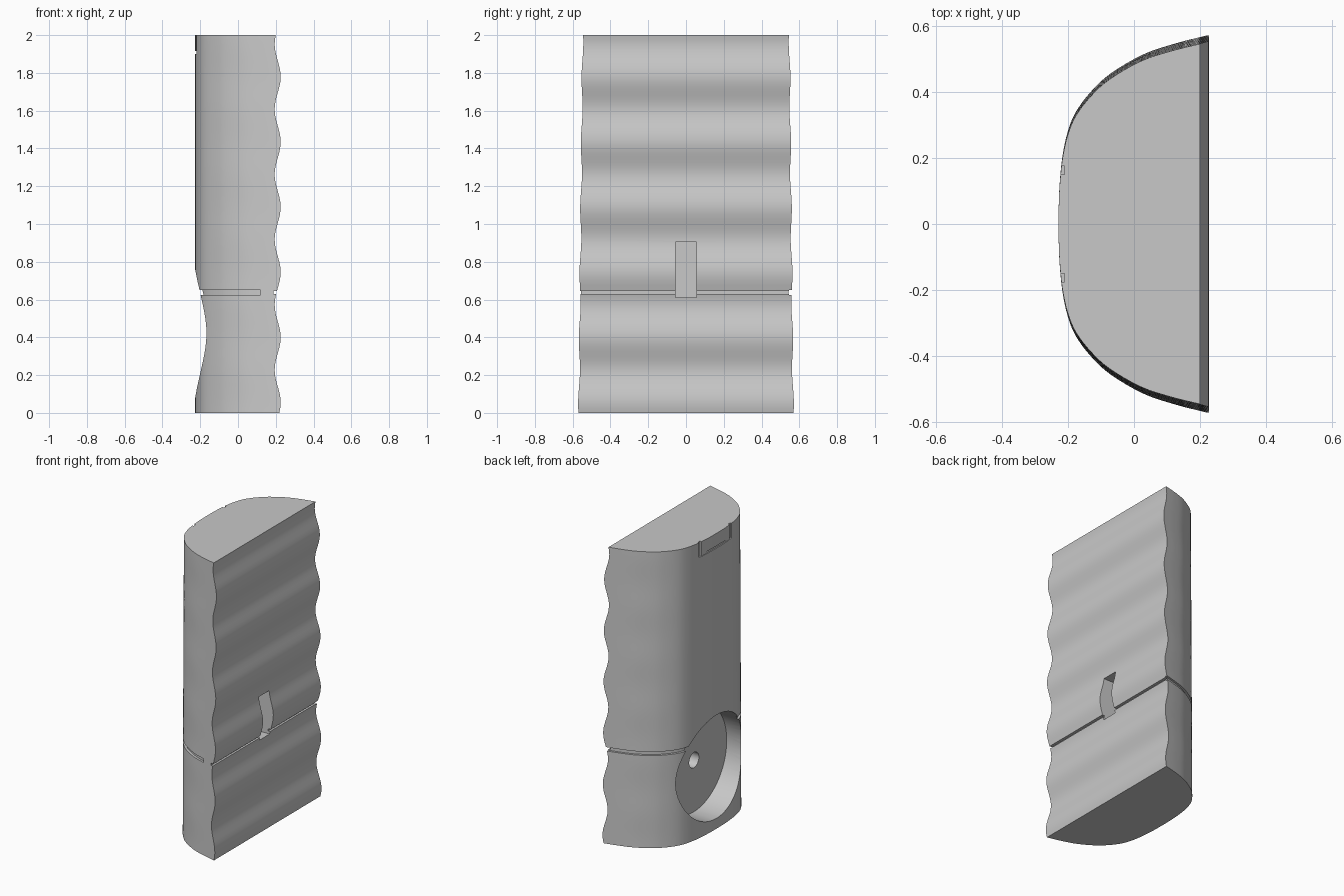
import bpy, bmesh, math
from mathutils import Matrix

old = bpy.data.objects.get("Cube")
if old:
    bpy.data.objects.remove(old, do_unlink=True)

grey = bpy.data.materials.new("plain grey")
grey.use_nodes = True
grey.diffuse_color = (0.58, 0.58, 0.58, 1)
grey.node_tree.nodes["Principled BSDF"].inputs["Base Color"].default_value = (0.58, 0.58, 0.58, 1)

# Half plan section (x, y) from the middle of the back to the grip edge
HALF = [(-0.228, 0), (-0.226, 0.1), (-0.217, 0.2), (-0.2, 0.28), (-0.175, 0.34),
        (-0.13, 0.4), (-0.07, 0.455), (0.03, 0.513), (0.13, 0.547), (0.228, 0.572)]


def smooth(points, steps=4):
    """Catmull-Rom curve through the points."""
    first, last = points[0], points[-1]
    pts = [(points[1][0], -points[1][1])] + points
    pts.append(tuple(2 * a - b for a, b in zip(last, points[-2])))
    out = []
    for p, q, r, s in zip(pts, pts[1:], pts[2:], pts[3:]):
        for k in range(steps):
            t = k / steps
            out.append(tuple(b + t / 2 * (c - a + t * (2 * a - 5 * b + 4 * c - d
                             + t * (3 * (b - c) + d - a)))
                             for a, b, c, d in zip(p, q, r, s)))
    return out + [last]


CURVE = smooth(HALF)


def wave(z):
    """x of the rippled grip face at height z."""
    return 0.21 + 0.016 * math.cos(math.tau * (z - 0.055) / 0.345)


def outline(x_end, z, inset=0.0):
    """D-shaped plan section, its straight side at x_end."""
    x0, x1 = CURVE[0][0], CURVE[-1][0]
    half = []
    for x, y in CURVE:
        t = (x - x0) / (x1 - x0)
        # Only the front part of the section follows the ripple
        slide = (x_end - x1) * t ** 2
        y = (y + slide * 0.25) * (1 - 0.018 * z)
        half.append((x + slide + inset * (1 - t), y * (1 - inset * 1.8)))
    return [(x, -y) for x, y in reversed(half)] + half[1:]


def finish(name, bm):
    mesh = bpy.data.meshes.new(name)
    bm.to_mesh(mesh)
    bm.free()
    mesh.materials.append(grey)
    obj = bpy.data.objects.new(name, mesh)
    bpy.context.collection.objects.link(obj)
    return obj


def loft(name, rings):
    """Closed solid through a list of equal-length rings."""
    bm = bmesh.new()
    rows = [[bm.verts.new(p) for p in ring] for ring in rings]
    for a, b in zip(rows, rows[1:]):
        for i in range(len(a)):
            j = (i + 1) % len(a)
            bm.faces.new((a[i], a[j], b[j], b[i]))
    bm.faces.new(rows[0][::-1])
    bm.faces.new(rows[-1])
    bmesh.ops.recalc_face_normals(bm, faces=bm.faces)
    return finish(name, bm)


def box(name, lo, hi):
    bm = bmesh.new()
    bmesh.ops.create_cube(bm, size=1)
    for v in bm.verts:
        v.co = [l + (c + 0.5) * (h - l) for c, l, h in zip(v.co, lo, hi)]
    return finish(name, bm)


def disc(name, radius, x0, x1, z):
    """Cylinder lying along x."""
    bm = bmesh.new()
    turn = Matrix.Translation(((x0 + x1) / 2, 0, z)) @ Matrix.Rotation(math.pi / 2, 4, 'Y')
    bmesh.ops.create_cone(bm, cap_ends=True, segments=64, radius1=radius,
                          radius2=radius, depth=x1 - x0, matrix=turn)
    return finish(name, bm)


def cut(target, cutter):
    """Subtract the cutter from the target and remove it."""
    cutter.hide_render = True
    mod = target.modifiers.new("cut", 'BOOLEAN')
    mod.operation, mod.solver, mod.object = 'DIFFERENCE', 'EXACT', cutter
    bpy.context.view_layer.objects.active = target
    bpy.ops.object.modifier_apply(modifier=mod.name)
    bpy.data.objects.remove(cutter, do_unlink=True)


# Body: D-section with a rippled grip face
LEVELS = 80
body = loft("body", [[(x, y, z) for x, y in outline(wave(z), z)]
                     for z in (2 * k / LEVELS for k in range(LEVELS + 1))])

# Round pocket with a small hole in its floor
cut(body, disc("pocket_cutter", 0.35, -0.4, -0.06, 0.42))
cut(body, disc("hole_cutter", 0.052, -0.15, 0.05, 0.42))

# Seam groove: stops short of the grip on one side, runs to it on the other
for y0, y1, x_stop in ((-0.8, 0.01, 0.12), (0, 0.8, 0.4)):
    seam = box("seam_cutter", (-0.4, y0, 0.625), (x_stop, y1, 0.65))
    cut(seam, loft("seam_core", [[(x, y, z) for x, y in outline(0.22, 0.64, 0.014)]
                                 for z in (0.5, 0.8)]))
    cut(body, seam)

# Seam groove across the grip face
cut(body, box("grip_seam_cutter", (0.188, -0.8, 0.63), (0.4, 0.8, 0.645)))

# Slot in the grip face
cut(body, box("slot_cutter", (0.08, -0.055, 0.612), (0.4, 0.055, 0.905)))

# U-shaped groove at the top of the back
for side in (-1, 1):
    ys = sorted((side * 0.15, side * 0.175))
    cut(body, box("leg_cutter", (-0.4, ys[0], 1.9), (-0.21, ys[1], 2.1)))
cut(body, box("bar_cutter", (-0.4, -0.16, 1.9), (-0.221, 0.16, 1.915)))

bpy.ops.object.select_all(action='DESELECT')
body.select_set(True)
bpy.context.view_layer.objects.active = body
bpy.ops.object.shade_smooth_by_angle(angle=math.radians(30))
